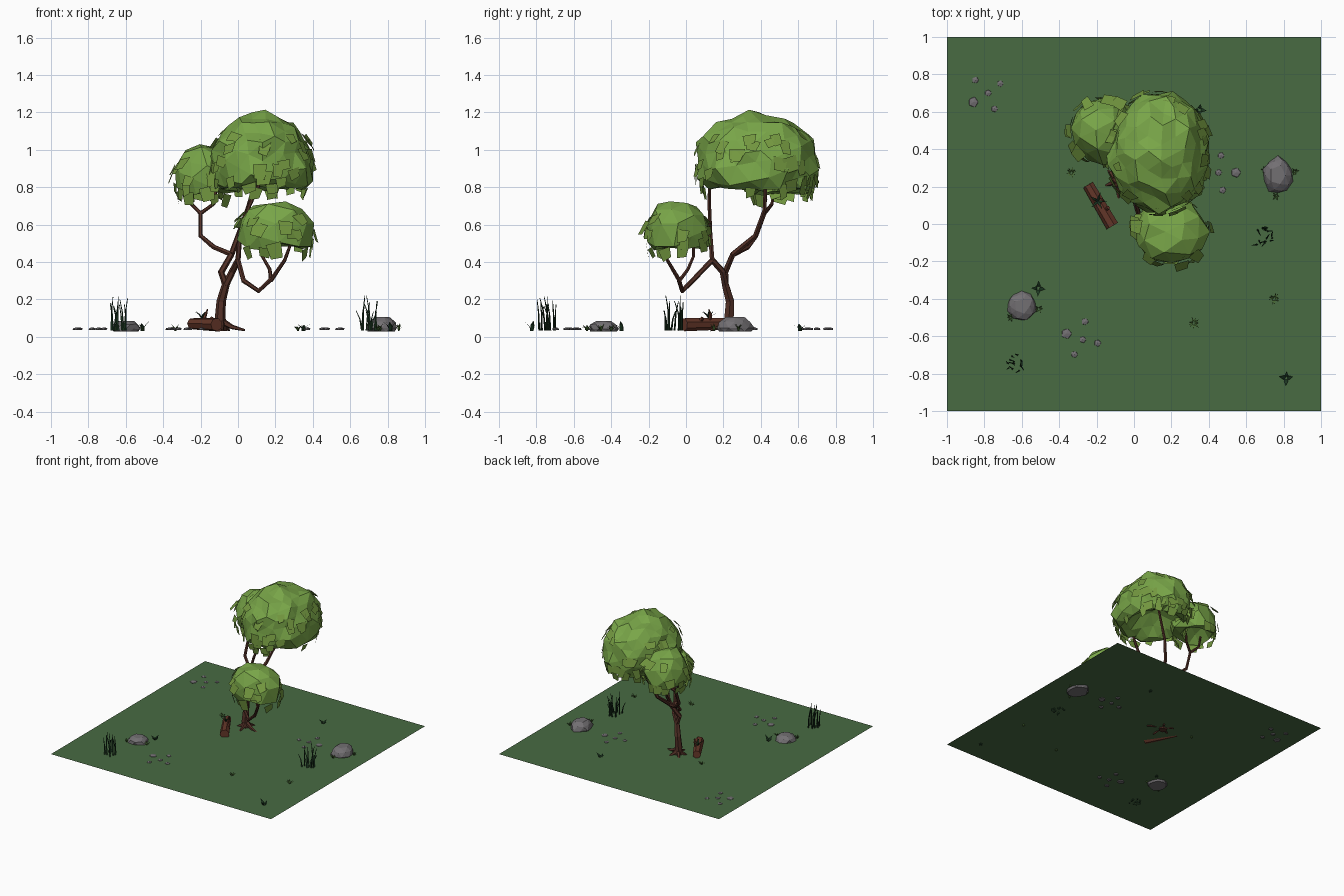
import bpy, bmesh, math, random
from mathutils import Vector, Matrix

if "Cube" in bpy.data.objects:
    bpy.data.objects.remove(bpy.data.objects["Cube"])

random.seed(7)
R = random.uniform
G = 0.043  # ground height


def mat(name, *c):
    m = bpy.data.materials.new(name)
    m.diffuse_color = (*c, 1)
    m.use_nodes = True
    m.node_tree.nodes["Principled BSDF"].inputs["Base Color"].default_value = m.diffuse_color
    return m


GROUND = mat("ground_green", .065, .145, .055)
LEAF = mat("leaf_green", .19, .38, .065)
FRINGE = mat("fringe_olive", .17, .31, .05)
BARK = mat("bark_brown", .085, .03, .02)
LOG = mat("log_brown", .13, .038, .022)
STONE = mat("stone_grey", .17, .16, .17)
REED = mat("dark_grass", .012, .04, .016)
HERB = mat("olive_grass", .06, .13, .03)


def finish(name, bm, *mats):
    me = bpy.data.meshes.new(name)
    bm.to_mesh(me)
    bm.free()
    for m in mats:
        me.materials.append(m)
    ob = bpy.data.objects.new(name, me)
    bpy.context.collection.objects.link(ob)


def polar(a, d=1, z=0):
    return Vector((math.cos(a) * d, math.sin(a) * d, z))


def tube(bm, pts, r0, r1, sides=6):
    """Faceted tube along a path, tapering from r0 to r1."""
    pts = [Vector(p) for p in pts]
    last = len(pts) - 1
    rings, prev, frame = [], Vector((0, 0, 1)), Matrix.Identity(3)
    for i, p in enumerate(pts):
        t = (pts[min(i + 1, last)] - pts[max(i - 1, 0)]).normalized()
        frame = prev.rotation_difference(t).to_matrix() @ frame
        prev = t
        rad = r0 + (r1 - r0) * i / last
        rings.append([bm.verts.new(p + frame @ polar(math.tau * k / sides, rad)) for k in range(sides)])
    for a, b in zip(rings, rings[1:]):
        for k in range(sides):
            n = (k + 1) % sides
            bm.faces.new((a[k], a[n], b[n], b[k]))
    bm.faces.new(rings[0][::-1])
    bm.faces.new(rings[-1])


def blade(bm, base, ang, lean, height, width):
    """Flat bent grass blade."""
    b = Vector(base)
    side = polar(ang + math.pi / 2, width / 2)
    m, t = b + polar(ang, lean * .4, height * .6), b + polar(ang, lean, height)
    v = [bm.verts.new(p) for p in (b - side, b + side, m + side, m - side, t)]
    bm.faces.new(v[:4])
    bm.faces.new((v[3], v[2], v[4]))


# ground
bm = bmesh.new()
bmesh.ops.create_grid(bm, x_segments=1, y_segments=1, size=1, matrix=Matrix.Translation((0, 0, G)))
finish("ground", bm, GROUND)

# trunk with flared roots
bm = bmesh.new()
foot = Vector((-.09, .23, 0))
split = Vector((-.065, .21, .28))
tube(bm, [foot + Vector((0, 0, .03)), (-.095, .23, .1), (-.09, .235, .19), split], .033, .021)
for i in range(5):
    a, ln = 1.26 * i - .25, (.13, .08, .08, .07, .1)[i]
    tube(bm, [foot + Vector((0, 0, .085)), foot + polar(a, ln * .45, .053), foot + polar(a, ln, .035)],
         .02, .006, 5)
finish("trunk", bm, BARK)

# back limb, forking to the left and upper crowns
bm = bmesh.new()
fork, tip = Vector((-.035, .25, .44)), Vector((-.2, .42, .66))
tube(bm, [split, (-.09, .21, .345), fork], .02, .016)
tube(bm, [fork, (-.13, .33, .48), (-.2, .375, .54), tip], .015, .011)
for dx in (-.05, .07):
    tube(bm, [tip, tip + Vector((dx, .04, .05)), tip + Vector((dx * 1.2, .05, .14))], .011, .008)
tube(bm, [fork, (0, .37, .54), (.05, .42, .68), (.12, .43, .92)], .016, .009)
finish("back_limb", bm, BARK)

# front limb, forking to the upper and lower crowns
bm = bmesh.new()
fork, dip = Vector((0, .14, .41)), Vector((.11, -.02, .245))
tube(bm, [split, (-.03, .195, .35), fork], .02, .016)
tube(bm, [fork, (.01, .13, .55), (.06, .125, .7), (.13, .125, .85)], .014, .009)
tube(bm, [fork, (.03, .035, .3), dip, (.18, -.04, .31)], .014, .012)
tube(bm, [(.175, -.035, .3), (.25, -.1, .41), (.29, -.12, .52)], .012, .007)
tube(bm, [(.175, -.035, .3), (.17, .01, .36), (.13, .04, .43), (.13, .04, .54)], .011, .007)
finish("front_limb", bm, BARK)


def crown(name, c, r, subdiv, flaps):
    """Faceted leafy dome, hollow below, with hanging leaf cards."""
    c, r = Vector(c), Vector(r)
    bm = bmesh.new()
    bmesh.ops.create_icosphere(bm, subdivisions=subdiv, radius=1)
    tilt = Matrix.Rotation(.4, 3, (1, 1, .5))

    def place(p):
        p = p.normalized()
        z = p.z if p.z > 0 else 1.5 * p.z * (1 - p.z * p.z)
        return c + Vector((p.x, p.y, z)) * r

    def jitter():
        return Vector((R(-1, 1), R(-1, 1), R(-1, 1))) * .011

    for v in bm.verts:
        v.co = c + (place(tilt @ v.co) - c) * R(.95, 1.08) + jitter()
    for i in range(flaps):
        z = R(-.5, .65)
        a = 2.4 * i + R(-.3, .3)
        n = polar(a, math.sqrt(1 - z * z), z)
        p = c + (place(n) - c) * 1.03
        side = (polar(a + math.pi / 2) + Vector((0, 0, R(-.3, .3)))).normalized()
        down = n.cross(side).normalized()
        down = ((-down if down.z > 0 else down) + n * R(.05, .3)).normalized() * R(.05, .085)
        side *= R(.025, .045)
        f = bm.faces.new([bm.verts.new(q) for q in (
            p - side, p - side * .8 + down, p + side * .7 + down * R(.7, 1.1), p + side)])
        f.material_index = 1
    finish(name, bm, LEAF, FRINGE)


crown("upper_crown", (.13, .38, .94), (.265, .32, .255), 3, 60)
crown("left_crown", (-.17, .5, .86), (.17, .175, .175), 2, 34)
crown("lower_crown", (.2, -.045, .565), (.2, .17, .165), 2, 24)


def rock(bm, x, y, rx, ry, top, low, subdiv):
    """Lumpy flat-bottomed stone."""
    for v in bmesh.ops.create_icosphere(bm, subdivisions=subdiv, radius=1)["verts"]:
        k = R(.9, 1.08)
        z = max(-.3, min(.85, v.co.z))
        v.co = (x + v.co.x * rx * k, y + v.co.y * ry * k, low + (z + .3) / 1.15 * (top - low))


# boulders
for name, x, y, ry, top in (("right_boulder", .77, .26, .1, .105), ("left_boulder", -.6, -.44, .08, .085)):
    bm = bmesh.new()
    rock(bm, x, y, .08, ry, top, .028, 2)
    finish(name, bm, STONE)

# pebble groups: one large stone and four small ones, each group turned
bm = bmesh.new()
for x, y, turn in ((-.79, .7, 0), (-.28, -.61, -.9), (.46, .27, 2.6)):
    for i, (a, d) in enumerate(((3.75, .085), (2.27, .09), (0, .01), (.6, .09), (5.2, .095))):
        p = Vector((x, y, 0)) + polar(a + turn, d)
        s = .02 if i else .03
        rock(bm, p.x, p.y, s, s, G + .008, G - .006, 1)
finish("pebbles", bm, STONE)

# fallen log with stubs and sprouts
bm = bmesh.new()
a, b = Vector((-.245, .21, .07)), Vector((-.115, -.01, .065))
tube(bm, [a, a.lerp(b, .3), a.lerp(b, .65), b], .031, .036, 7)
s = a.lerp(b, .4)
tube(bm, [s, s + Vector((.02, .01, .05)), s + Vector((.03, 0, .08))], .013, .003, 5)
tube(bm, [a.lerp(b, .65), a.lerp(b, .6) + Vector((.03, .01, .035))], .013, .01, 5)
finish("fallen_log", bm, LOG)
bm = bmesh.new()
for i in range(5):
    blade(bm, s + Vector((0, 0, .03)), i * 1.3, .05, R(.01, .05), .012)
finish("log_sprouts", bm, REED)

# tall reeds
for name, cx, cy in (("left_reeds", -.65, -.735), ("right_reeds", .7, -.07)):
    bm = bmesh.new()
    for i in range(13):
        p = Vector((cx + R(-.05, .05), cy + R(-.05, .05), G - .01))
        h, t, d = R(.09, .19), R(0, math.tau), R(.01, .035)
        tube(bm, [p, p + polar(t, d * .35, h * .6), p + polar(t, d, h)], .006, .002, 3)
    finish(name, bm, REED)


def tufts(name, spots, n, spread, h, w, m):
    """Small rosettes of blades."""
    for j, (x, y) in enumerate(spots):
        bm = bmesh.new()
        for i in range(n):
            blade(bm, (x, y, G - .012), math.tau * i / n + R(-.3, .3), spread * R(.7, 1.1), h * R(.6, 1.1), w)
        finish(f"{name}_{j + 1}", bm, m)


# sprigs, herbs and grass beside the boulders
tufts("dark_sprig", ((.35, .61), (.815, -.825), (-.51, -.345)), 4, .04, .05, .02, REED)
tufts("olive_herb", ((-.335, .275), (.75, -.4), (.32, -.53)), 9, .034, .035, .01, HERB)
tufts("rock_grass", ((.86, .28), (.7, .29), (.76, .15), (-.51, -.455), (-.66, -.5)), 6, .024, .04, .009, HERB)
